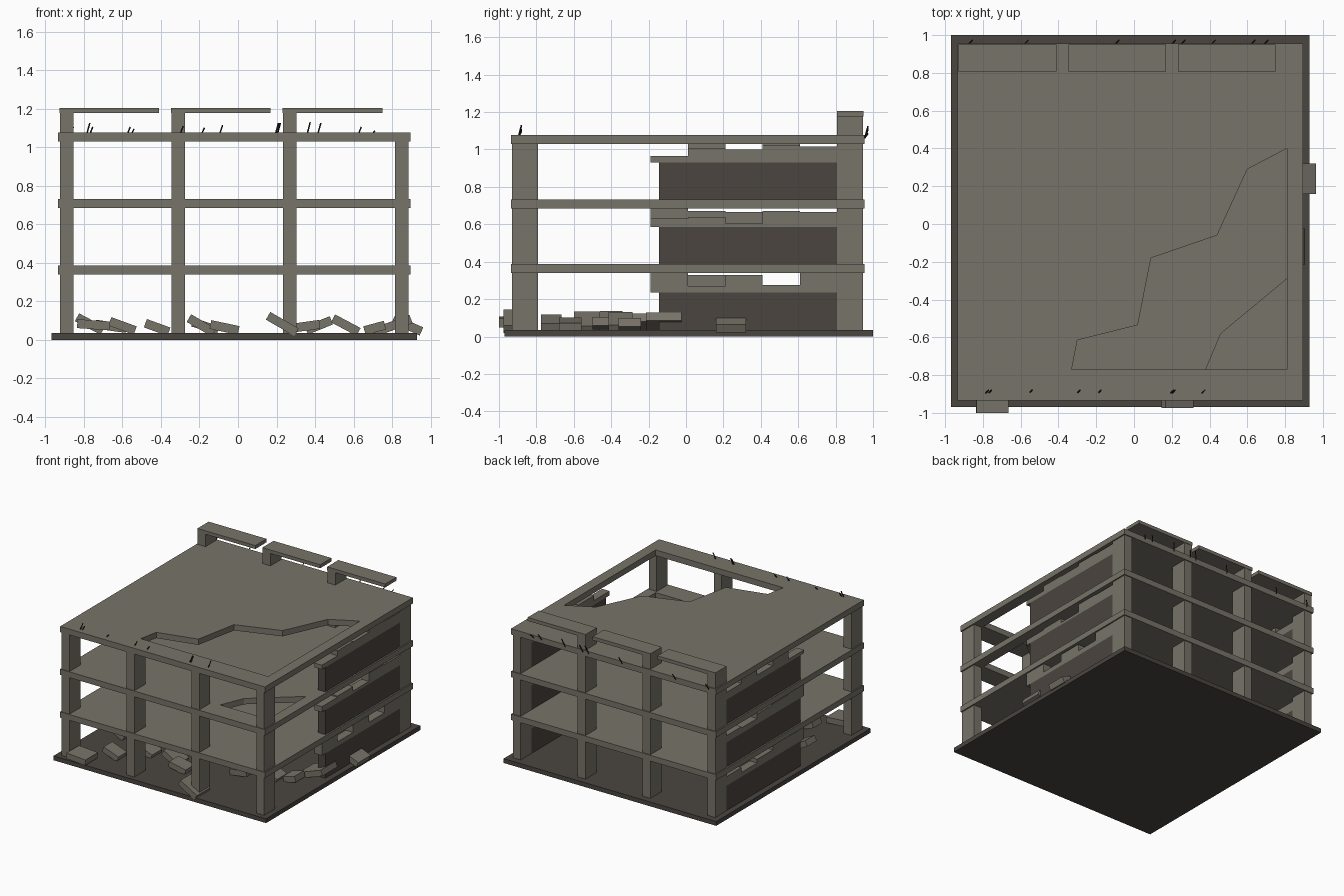
import bpy, math
from mathutils import Vector

if "Cube" in bpy.data.objects:
    bpy.data.objects.remove(bpy.data.objects["Cube"])


def mat(name, rgb):
    m = bpy.data.materials.new(name)
    m.diffuse_color = (*rgb, 1)
    m.use_nodes = True
    m.node_tree.nodes["Principled BSDF"].inputs["Base Color"].default_value = m.diffuse_color
    return m


CONCRETE = mat("weathered concrete", (0.185, 0.172, 0.142))
DARK = mat("dark foundation", (0.068, 0.060, 0.051))
WALL = mat("soot brown wall", (0.070, 0.059, 0.050))
STEEL = mat("rusty dark steel", (0.022, 0.019, 0.016))


def box(name, x, y, z, material, tilt=0.0):
    """Box from min/max ranges, optionally tilted about the y axis."""
    c = Vector(((x[0] + x[1]) / 2, (y[0] + y[1]) / 2, (z[0] + z[1]) / 2))
    h = ((x[1] - x[0]) / 2, (y[1] - y[0]) / 2, (z[1] - z[0]) / 2)
    v = [(sx * h[0], sy * h[1], sz * h[2]) for sx in (-1, 1) for sy in (-1, 1) for sz in (-1, 1)]
    f = [(0, 1, 3, 2), (4, 6, 7, 5), (0, 4, 5, 1), (2, 3, 7, 6), (0, 2, 6, 4), (1, 5, 7, 3)]
    me = bpy.data.meshes.new(name)
    me.from_pydata(v, [], f)
    me.materials.append(material)
    ob = bpy.data.objects.new(name, me)
    ob.location = c
    ob.rotation_euler = (0, tilt, 0)
    bpy.context.collection.objects.link(ob)
    return ob


def plate(name, loops, z0, z1, material):
    """Flat slab from an outline, further loops become holes."""
    cu = bpy.data.curves.new(name + "_outline", 'CURVE')
    cu.dimensions = '2D'
    cu.fill_mode = 'BOTH'
    cu.extrude = (z1 - z0) / 2
    for loop in loops:
        s = cu.splines.new('POLY')
        s.points.add(len(loop) - 1)
        for p, (x, y) in zip(s.points, loop):
            p.co = (x, y, 0, 1)
        s.use_cyclic_u = True
    tmp = bpy.data.objects.new("temp", cu)
    bpy.context.collection.objects.link(tmp)
    bpy.context.view_layer.update()
    dg = bpy.context.evaluated_depsgraph_get()
    me = bpy.data.meshes.new_from_object(tmp.evaluated_get(dg))
    bpy.data.objects.remove(tmp)
    me.materials.clear()
    me.materials.append(material)
    for p in me.polygons:
        p.use_smooth = False
        p.material_index = 0
    ob = bpy.data.objects.new(name, me)
    ob.location.z = (z0 + z1) / 2
    bpy.context.collection.objects.link(ob)


# foundation
box("foundation", (-0.97, 0.93), (-0.97, 1.0), (0, 0.035), DARK)

# floor slabs, the upper two with a collapsed front right corner
outer = [(-0.935, -0.935), (0.895, -0.935), (0.895, 0.955), (-0.935, 0.955)]
small_hole = [(0.38, -0.77), (0.46, -0.58), (0.81, -0.29), (0.81, -0.77)]
big_hole = [(-0.33, -0.77), (-0.30, -0.615), (0.02, -0.535), (0.09, -0.18),
            (0.44, -0.06), (0.60, 0.29), (0.81, 0.40), (0.81, -0.77)]
plate("first_floor_slab", [outer], 0.34, 0.387, CONCRETE)
plate("second_floor_slab", [outer, small_hole], 0.685, 0.732, CONCRETE)
plate("roof_slab", [outer, big_hole], 1.03, 1.077, CONCRETE)

# columns, three of the back ones rise above the roof and carry broken lintels
for i in range(4):
    x = -0.925 + 0.58 * i
    box("front_column", (x, x + 0.07), (-0.93, -0.79), (0.035, 1.04), CONCRETE)
    box("back_column", (x, x + 0.07), (0.807, 0.947), (0.035, 1.04 if i == 3 else 1.18), CONCRETE)
    if i < 3:
        box("broken_lintel", (x - 0.003, x + 0.515), (0.807, 0.95), (1.177, 1.205), CONCRETE)

# side walls with jagged upper courses: heights for right then left side
floors = (0.035, 0.385, 0.73)
tops = {1: [(0.345, 0.27, 0.33, 0.275, 0.345),
            (0.63, 0.64, 0.605, 0.67, 0.665),
            (0.965, 1.005, 1.0, 1.02, 1.015)],
        -1: [(0.33, 0.33, 0.30, 0.27, 0.31),
             (0.685, 0.67, 0.665, 0.63, 0.64),
             (0.955, 1.03, 0.98, 1.03, 0.99)]}
for side in (1, -1):
    x = (0.815, 0.883) if side == 1 else (-0.923, -0.857)
    for level, z in enumerate(floors):
        mid = z + 0.2
        box("side_wall", x, (-0.145, 0.807), (z, mid), WALL)
        for k, top in enumerate(tops[side][level]):
            y = -0.19 + 0.2 * k
            box("broken_wall_course", x, (y, min(y + 0.2, 0.807)), (mid, top), CONCRETE)

# rubble on the ground: x, y, z, length, width, tilt in degrees
rubble = [(-0.75, -0.92, 0.078, 0.17, 0.16, 4), (-0.77, -0.40, 0.082, 0.15, 0.12, 28),
          (-0.60, -0.72, 0.072, 0.14, 0.11, 20), (-0.66, -0.18, 0.070, 0.16, 0.16, 8),
          (-0.42, -0.53, 0.064, 0.13, 0.13, 20), (-0.19, -0.53, 0.075, 0.15, 0.14, 30),
          (-0.07, -0.62, 0.064, 0.15, 0.12, 12), (-0.17, -0.27, 0.070, 0.14, 0.18, 18),
          (0.23, -0.89, 0.082, 0.17, 0.17, 30), (0.35, -0.44, 0.070, 0.15, 0.12, -8),
          (0.42, -0.22, 0.075, 0.14, 0.16, -22), (0.56, -0.35, 0.076, 0.15, 0.13, 28),
          (0.71, -0.30, 0.062, 0.11, 0.12, -15), (0.80, -0.12, 0.072, 0.21, 0.19, -20),
          (0.88, 0.24, 0.076, 0.16, 0.16, 24)]
for x, y, z, l, w, a in rubble:
    box("rubble_block", (x - l / 2, x + l / 2), (y - w / 2, y + w / 2),
        (z - 0.023, z + 0.023), CONCRETE, math.radians(a))


# bent reinforcing bars along the roof edges
def bar(x, y, h):
    p, q = Vector((x - 0.008, y - 0.008, 1.06)), Vector((x + 0.01, y + 0.01, 1.075 + h))
    bpy.ops.mesh.primitive_cylinder_add(vertices=6, radius=0.004, depth=(q - p).length,
                                        location=(p + q) / 2)
    ob = bpy.context.object
    ob.name = "reinforcing_bar"
    ob.rotation_euler = (q - p).to_track_quat('Z', 'Y').to_euler()
    ob.data.materials.append(STEEL)


for x, h in ((-0.78, 0.05), (-0.765, 0.03), (-0.55, 0.02), (-0.295, 0.035), (-0.185, 0.025),
             (0.2, 0.05), (0.208, 0.05), (0.365, 0.055)):
    bar(x, -0.89, h)
for x, h in ((-0.865, 0.03), (-0.57, 0.03), (-0.09, 0.04), (0.21, 0.05), (0.26, 0.04),
             (0.42, 0.05), (0.63, 0.03), (0.70, 0.01)):
    bar(x, 0.963, h)
